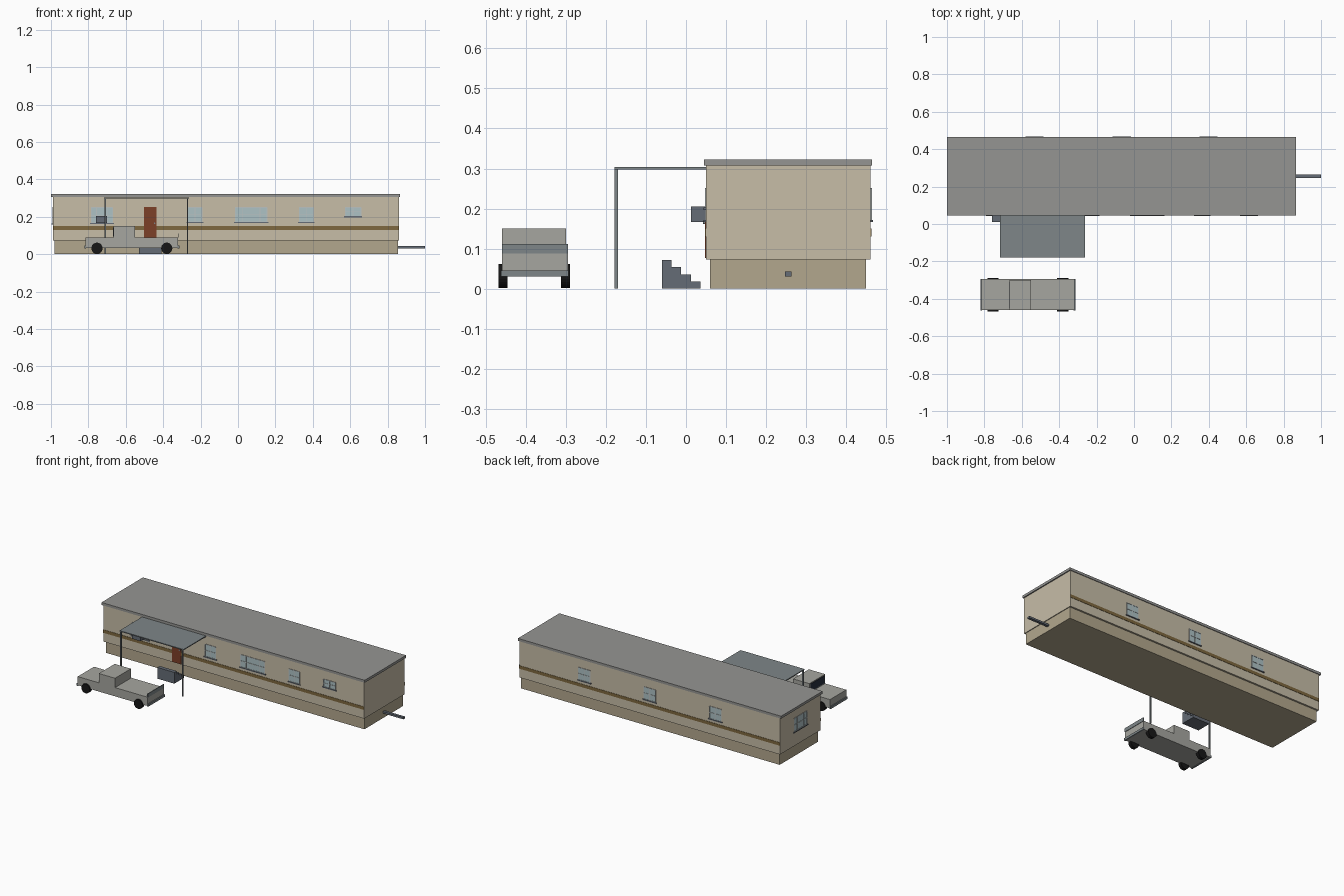
import bpy, bmesh, math
from mathutils import Matrix, Vector

if "Cube" in bpy.data.objects:
    bpy.data.objects.remove(bpy.data.objects["Cube"])


def material(name, rgb):
    m = bpy.data.materials.new(name)
    m.diffuse_color = (*rgb, 1)
    m.use_nodes = True
    m.node_tree.nodes["Principled BSDF"].inputs["Base Color"].default_value = m.diffuse_color
    return m


WALL = material("cream_siding", (0.57, 0.51, 0.39))
SKIRT = material("tan_skirting", (0.45, 0.39, 0.27))
STRIPE = material("brown_trim", (0.21, 0.14, 0.05))
DOOR = material("red_brown", (0.20, 0.05, 0.02))
ROOF = material("roof_grey", (0.30, 0.30, 0.29))
STEEL = material("blue_grey", (0.21, 0.24, 0.25))
DARK = material("dark_grey", (0.13, 0.15, 0.18))
GLASS = material("pale_glass", (0.42, 0.54, 0.56))
FRAME = material("window_frame", (0.50, 0.54, 0.54))
PAINT = material("truck_paint", (0.38, 0.38, 0.35))
RUBBER = material("black_rubber", (0.008, 0.008, 0.008))
SHIELD = material("dark_glass", (0.02, 0.03, 0.05))


def finish(name, bm, mat):
    me = bpy.data.meshes.new(name)
    bm.normal_update()
    bm.to_mesh(me)
    bm.free()
    ob = bpy.data.objects.new(name, me)
    bpy.context.collection.objects.link(ob)
    me.materials.append(mat)
    return ob


def boxes(name, mat, *ranges):
    """One mesh from boxes given as (x0, x1, y0, y1, z0, z1)."""
    bm = bmesh.new()
    for x0, x1, y0, y1, z0, z1 in ranges:
        mtx = Matrix.Translation(((x0 + x1) / 2, (y0 + y1) / 2, (z0 + z1) / 2)) \
            @ Matrix.Diagonal((abs(x1 - x0), abs(y1 - y0), abs(z1 - z0), 1))
        bmesh.ops.create_cube(bm, size=1, matrix=mtx)
    return finish(name, bm, mat)


def extrude_x(name, mat, profile, x0, x1):
    """Solid from a y-z profile."""
    bm = bmesh.new()
    face = bm.faces.new([bm.verts.new((x0, y, z)) for y, z in profile])
    out = bmesh.ops.extrude_face_region(bm, geom=[face])
    verts = [v for v in out["geom"] if isinstance(v, bmesh.types.BMVert)]
    bmesh.ops.translate(bm, verts=verts, vec=(x1 - x0, 0, 0))
    bmesh.ops.recalc_face_normals(bm, faces=bm.faces)
    return finish(name, bm, mat)


def cylinder(name, mat, centre, radius, depth, sides=24):
    """Cylinder with its axis along y."""
    bm = bmesh.new()
    mtx = Matrix.Translation(Vector(centre)) @ Matrix.Rotation(math.pi / 2, 4, 'X')
    bmesh.ops.create_cone(bm, cap_ends=True, segments=sides, radius1=radius,
                          radius2=radius, depth=depth, matrix=mtx)
    return finish(name, bm, mat)


# Trailer shell
boxes("skirting", SKIRT, (-0.98, 0.855, 0.06, 0.45, 0, 0.073))
boxes("trailer_body", WALL, (-0.99, 0.86, 0.05, 0.461, 0.073, 0.307))
boxes("roof", ROOF, (-1.0, 0.867, 0.045, 0.465, 0.307, 0.323))
boxes("side_stripe", STRIPE, (-0.99, 0.86, 0.048, 0.05, 0.13, 0.15),
      (-0.99, 0.86, 0.461, 0.463, 0.13, 0.15))
boxes("hitch", DARK, (0.855, 1.0, 0.247, 0.264, 0.031, 0.043))

# Windows: (u, depth) on a wall mapped to x and y
WALLS = {
    "front": lambda u0, u1, d0, d1: (u0, u1, 0.05 - d1, 0.05 - d0),
    "back": lambda u0, u1, d0, d1: (u0, u1, 0.461 + d0, 0.461 + d1),
    "left": lambda u0, u1, d0, d1: (-0.99 - d1, -0.99 - d0, u0, u1),
}


def window(name, wall, u0, u1, z0, z1, mullions):
    at = WALLS[wall]
    t = 0.004
    boxes(name + "_glass", GLASS, (*at(u0, u1, -0.002, 0.001), z0, z1))
    mid = (z0 + z1) / 2
    bars = [(*at(u0, u1, -0.002, 0.003), z - t / 2, z + t / 2) for z in (z0, mid, z1)]
    for f in (0, *mullions, 1):
        u = u0 + (u1 - u0) * f
        bars.append((*at(u - t / 2, u + t / 2, -0.002, 0.003), z0, z1))
    boxes(name + "_frame", FRAME, *bars)
    boxes(name + "_sill", DARK, (*at(u0 - 0.007, u1 + 0.007, -0.002, 0.006), z0 - 0.006, z0))


front = [(-0.785, -0.67, 0.167, (0.25, 0.75)), (-0.268, -0.192, 0.172, (0.5,)),
         (-0.015, 0.155, 0.172, (0.22, 0.78)), (0.327, 0.403, 0.172, (0.5,)),
         (0.573, 0.657, 0.203, (0.5,))]
for i, (a, b, z, m) in enumerate(front):
    window(f"front_window_{i + 1}", "front", a, b, z, 0.25, m)
for i, c in enumerate((-0.532, -0.066, 0.398)):
    window(f"back_window_{i + 1}", "back", c - 0.042, c + 0.042, 0.172, 0.25, (0.5,))
window("end_window", "left", 0.19, 0.32, 0.165, 0.25, (0.25, 0.75))

# Air conditioner, door and steps
boxes("air_conditioner", DARK, (-0.76, -0.7, 0.012, 0.05, 0.167, 0.205))
boxes("door", DOOR, (-0.502, -0.437, 0.047, 0.052, 0.076, 0.252))
cylinder("door_knob", STEEL, (-0.446, 0.045, 0.165), 0.004, 0.006, 12)
profile = [(-0.06, 0)]
for i in range(4):
    z = 0.072 - i * 0.018
    profile += [(-0.06 + i * 0.024, z), (-0.036 + i * 0.024, z)]
profile.append((0.036, 0))
extrude_x("steps", DARK, profile, -0.53, -0.41)

# Awning on two posts
boxes("awning", STEEL, (-0.716, -0.262, -0.178, 0.05, 0.298, 0.304))
boxes("awning_posts", STEEL,
      *[(x - 0.004, x + 0.004, -0.178, -0.17, 0, 0.298) for x in (-0.709, -0.27)])

# Pickup truck
boxes("truck_body", PAINT, (-0.815, -0.32, -0.46, -0.295, 0.034, 0.09))
boxes("truck_cab", PAINT, (-0.665, -0.55, -0.46, -0.3, 0.09, 0.15))
boxes("windshield", SHIELD, (-0.667, -0.664, -0.45, -0.31, 0.096, 0.144))
boxes("tailgate", STEEL, (-0.322, -0.317, -0.46, -0.295, 0.088, 0.112))
boxes("bumpers", STEEL, (-0.821, -0.812, -0.462, -0.293, 0.031, 0.046),
      (-0.323, -0.314, -0.462, -0.293, 0.031, 0.046))
for x in (-0.754, -0.381):
    for y in (-0.457, -0.301):
        cylinder("wheel", RUBBER, (x, y, 0.032), 0.03, 0.022)
